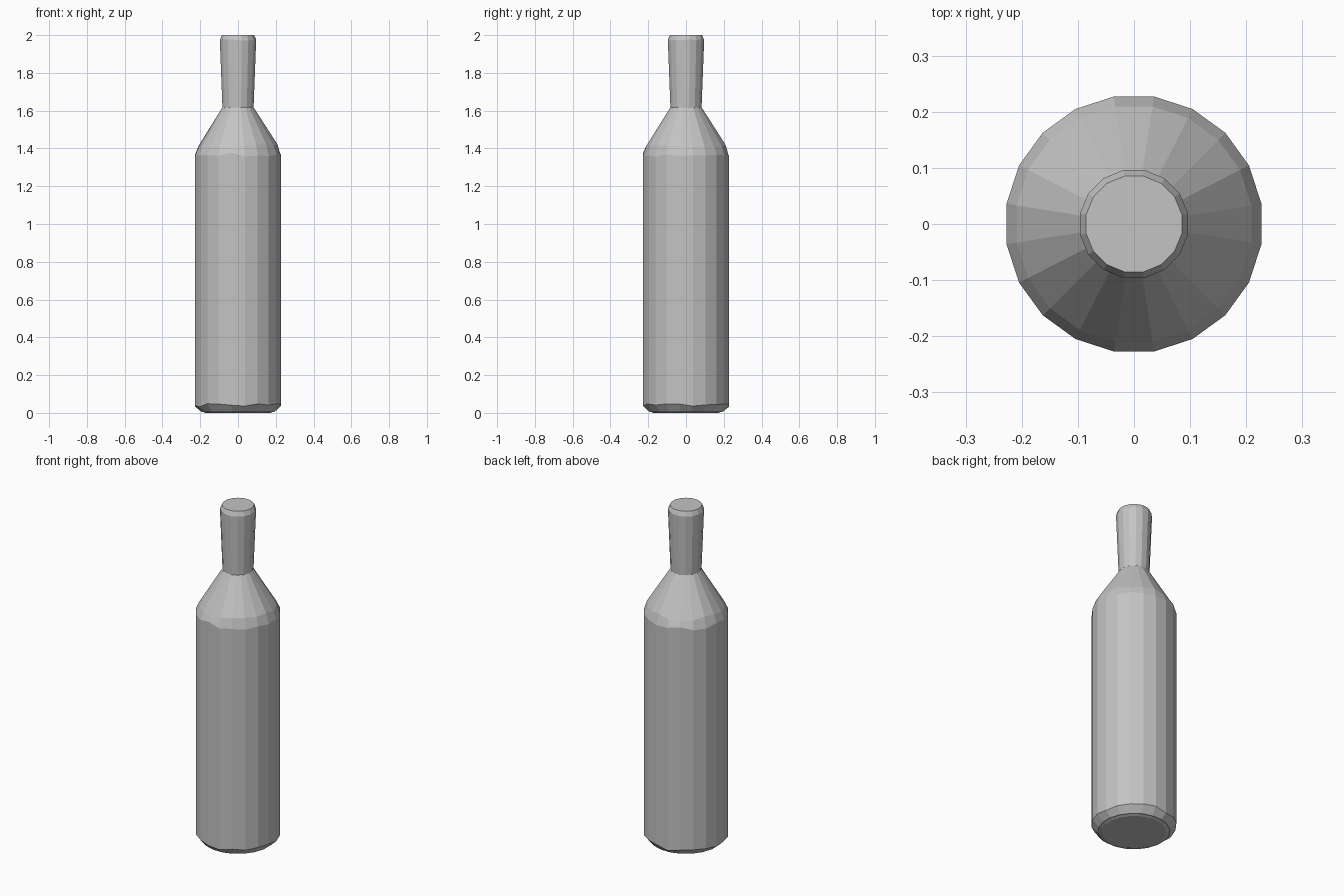
import bpy, bmesh, math, random

cube = bpy.data.objects.get("Cube")
if cube:
    bpy.data.objects.remove(cube, do_unlink=True)

random.seed(4)
SIDES = 20

grey = bpy.data.materials.new("plain grey")
grey.use_nodes = True
colour = (0.55, 0.55, 0.55, 1)
grey.diffuse_color = colour
grey.node_tree.nodes["Principled BSDF"].inputs["Base Color"].default_value = colour


def lathe(name, profile, sides=SIDES):
    """Revolve (radius, height, height jitter) points into a closed faceted solid."""
    bm = bmesh.new()
    rings = []
    for r, z, jitter in profile:
        ring = []
        for i in range(sides):
            a = math.tau * (i + 0.5) / sides
            dz = random.uniform(-jitter, jitter)
            ring.append(bm.verts.new((r * math.cos(a), r * math.sin(a), z + dz)))
        rings.append(ring)
    for low, high in zip(rings, rings[1:]):
        for i in range(sides):
            j = (i + 1) % sides
            bm.faces.new((low[i], low[j], high[j], high[i]))
    bm.faces.new(rings[0][::-1])
    bm.faces.new(rings[-1])
    mesh = bpy.data.meshes.new(name)
    bm.to_mesh(mesh)
    bm.free()
    obj = bpy.data.objects.new(name, mesh)
    bpy.context.collection.objects.link(obj)
    mesh.materials.append(grey)
    return obj


# Straight body with a worn base edge and sloping shoulder
lathe("bottle_body", [(0.195, 0.005, 0), (0.23, 0.04, 0.01), (0.23, 1.365, 0.012),
                      (0.212, 1.41, 0.012), (0.082, 1.62, 0)])

# Neck flaring slightly towards a bevelled top
lathe("bottle_neck", [(0.084, 1.615, 0), (0.098, 1.975, 0.004), (0.087, 2.0, 0)], 16)

# Shallow foot touching the ground
lathe("bottle_foot", [(0.175, 0, 0), (0.19, 0.006, 0)])
